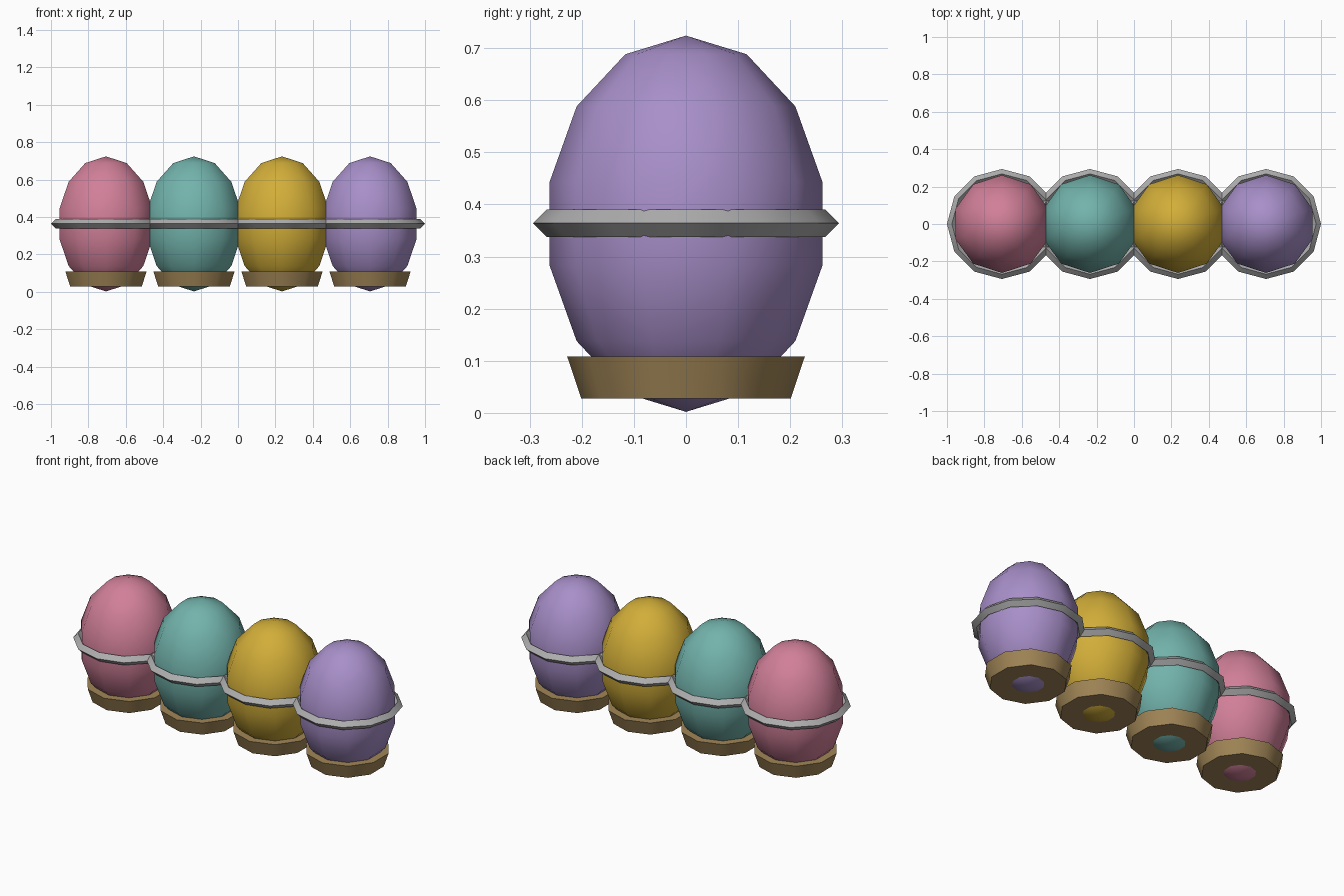
import bpy
import math

if "Cube" in bpy.data.objects:
    bpy.data.objects.remove(bpy.data.objects["Cube"])


def material(name, colour):
    m = bpy.data.materials.new(name)
    m.diffuse_color = (*colour, 1.0)
    m.use_nodes = True
    m.node_tree.nodes["Principled BSDF"].inputs["Base Color"].default_value = m.diffuse_color
    return m


def finish(name, mat, angle):
    ob = bpy.context.object
    ob.name = name
    ob.data.materials.append(mat)
    bpy.ops.object.shade_smooth_by_angle(angle=math.radians(angle))
    return ob


silver = material("silver", (0.42, 0.42, 0.42))
brass = material("brass", (0.36, 0.24, 0.095))
eggs = [
    ("pink", (0.64, 0.215, 0.32)),
    ("teal", (0.17, 0.45, 0.41)),
    ("gold", (0.64, 0.42, 0.04)),
    ("purple", (0.39, 0.275, 0.585)),
]

SPACING = 0.4706
MID_Z = 0.363

for i, (label, colour) in enumerate(eggs):
    x = (i - 1.5) * SPACING

    # Egg body: a stretched low-poly sphere
    bpy.ops.mesh.primitive_uv_sphere_add(segments=10, ring_count=7, radius=1,
                                         location=(x, 0, MID_Z))
    bpy.context.object.scale = (0.2685, 0.2685, 0.361)
    bpy.ops.object.transform_apply(location=False, rotation=False, scale=True)
    finish(label + "_egg", material(label, colour), 60)

    # Band around the middle, diamond in section
    bpy.ops.mesh.primitive_torus_add(major_segments=12, minor_segments=4,
                                     major_radius=0.268, minor_radius=0.026,
                                     location=(x, 0, MID_Z + 0.001))
    finish(label + "_band", silver, 35)

    # Flared stand; the egg tip pokes through its base
    bpy.ops.mesh.primitive_cone_add(vertices=10, radius1=0.201, radius2=0.228,
                                    depth=0.08, location=(x, 0, 0.068))
    finish(label + "_stand", brass, 40)
